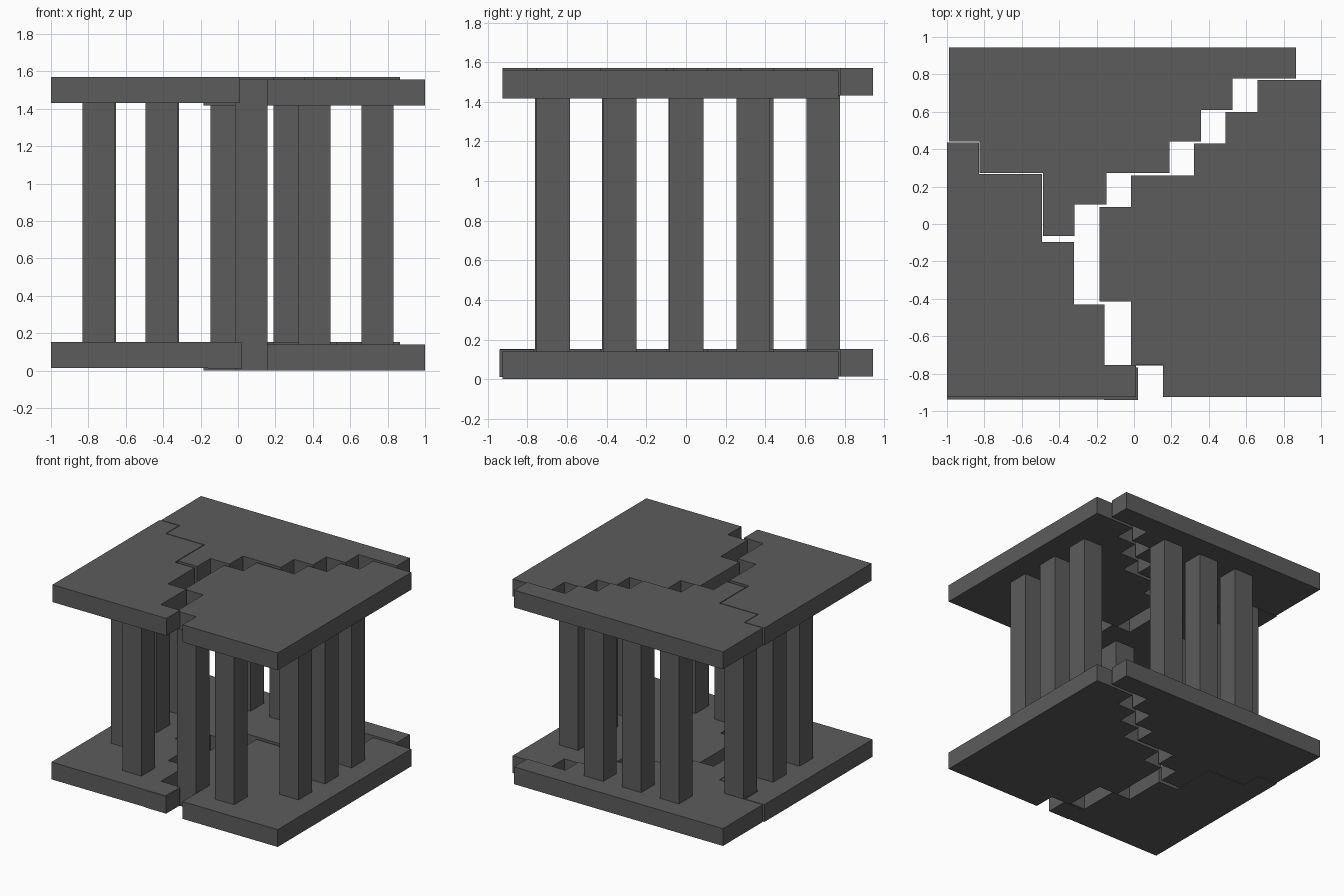
import bpy, bmesh

if "Cube" in bpy.data.objects:
    bpy.data.objects.remove(bpy.data.objects["Cube"])

CELL = 0.17  # grid cell that sets plate steps and pillar width

# Dark grey finish
dark = bpy.data.materials.new("dark_grey")
dark.diffuse_color = (0.107, 0.107, 0.107, 1)
dark.use_nodes = True
dark.node_tree.nodes["Principled BSDF"].inputs["Base Color"].default_value = dark.diffuse_color


def prism(name, outline, z0, z1):
    """Extrude a flat outline straight up."""
    bm = bmesh.new()
    face = bm.faces.new([bm.verts.new((x, y, z0)) for x, y in outline])
    res = bmesh.ops.extrude_face_region(bm, geom=[face])
    top = [v for v in res["geom"] if isinstance(v, bmesh.types.BMVert)]
    bmesh.ops.translate(bm, verts=top, vec=(0, 0, z1 - z0))
    bmesh.ops.recalc_face_normals(bm, faces=bm.faces)
    mesh = bpy.data.meshes.new(name)
    bm.to_mesh(mesh)
    bm.free()
    mesh.materials.append(dark)
    ob = bpy.data.objects.new(name, mesh)
    bpy.context.collection.objects.link(ob)
    return ob


def box(name, x0, x1, y0, y1, z0, z1):
    return prism(name, [(x0, y0), (x1, y0), (x1, y1), (x0, y1)], z0, z1)


def steps(start, moves):
    """Staircase outline: alternate x and y coordinates from a start point."""
    pts, p = [start], list(start)
    for i, m in enumerate(moves):
        p[i % 2] = m
        pts.append(tuple(p))
    return pts


# Stepped outlines of the three interlocking pieces
back = steps((-0.99, 0.945), [0.866, 0.778, 0.527, 0.61, 0.357, 0.441, 0.19, 0.273,
                              -0.148, 0.105, -0.318, -0.064, -0.487, 0.273, -0.825, 0.441, -0.99])
left = steps((-1.0, 0.435), [-0.83, 0.267, -0.493, -0.095, -0.32, -0.43,
                             -0.158, -0.753, 0.012, -0.925, -1.0])
right = steps((1.0, 0.77), [0.66, 0.6, 0.49, 0.43, 0.32, 0.26, -0.017, 0.09, -0.185,
                            -0.415, -0.017, -0.753, 0.155, -0.925, 1.0])
left_low = [(x, -0.938 if y < -0.9 else y) for x, y in left]

# name, upper outline, lower outline, base height, grid origin, pillar cells
pieces = [
    ("back", back, back, 0.013, (-0.99, -0.908), [(3, 9), (5, 9), (7, 9), (1, 7)]),
    ("left", left, left_low, 0.013, (-1.0, -0.93), [(3, 1), (1, 3), (1, 5)]),
    ("right", right, right, 0.0, (-0.855, -0.925), [(5, 1), (7, 1), (9, 3), (9, 5), (9, 7)]),
]
for name, upper, lower, z, (ox, oy), cells in pieces:
    prism(name + "_bottom_plate", lower, z, z + 0.139)
    prism(name + "_top_plate", upper, z + 1.418, z + 1.557)
    for i, j in cells:
        x, y = ox + i * 0.1685, oy + j * 0.1685
        box(f"{name}_pillar_{i}_{j}", x, x + CELL, y, y + CELL, z + 0.139, z + 1.418)

# Small block at the front end of the left bottom plate
box("front_end_block", -0.16, 0.022, -0.942, -0.768, 0.012, 0.15)
